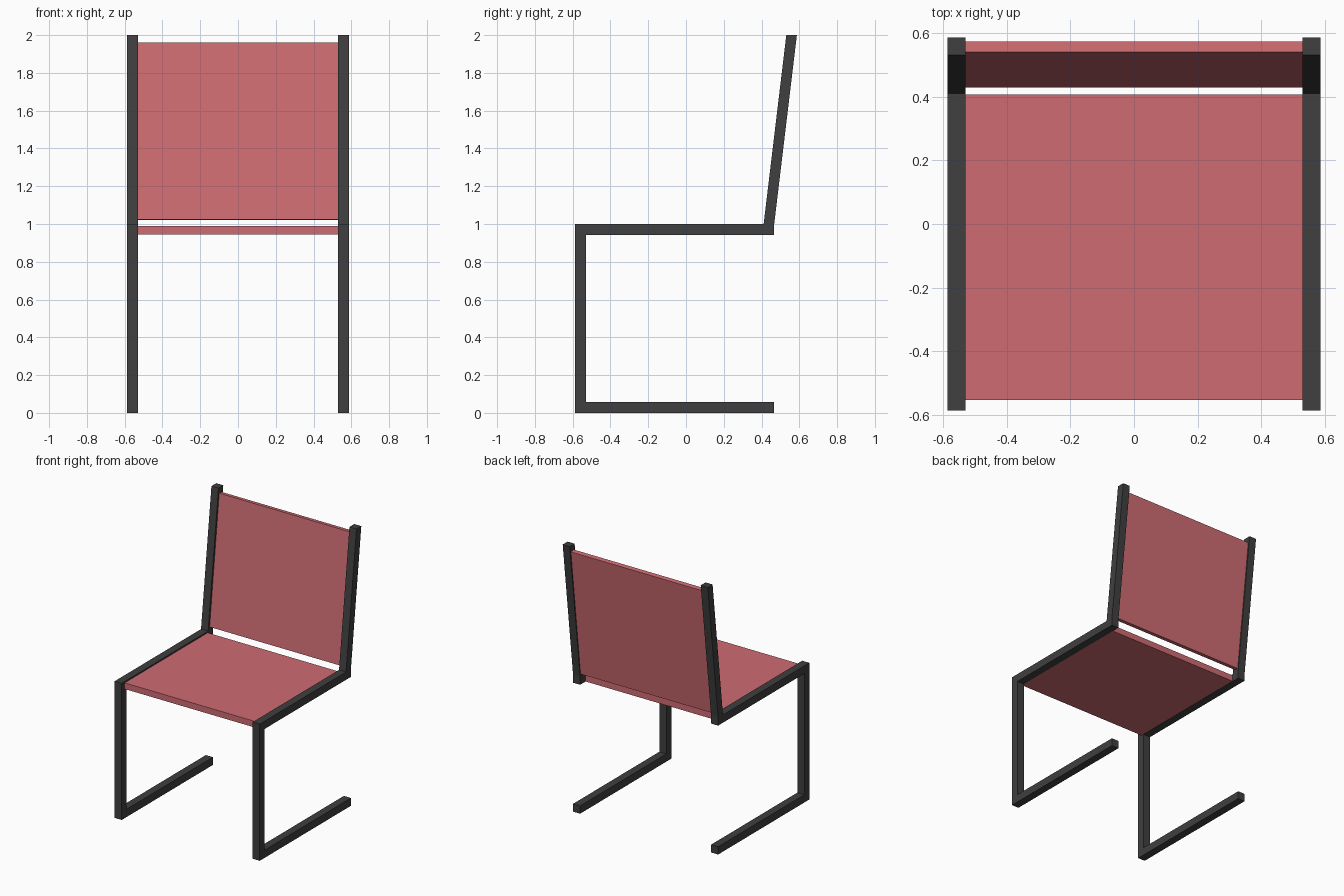
import bpy, bmesh

if "Cube" in bpy.data.objects:
    bpy.data.objects.remove(bpy.data.objects["Cube"])


def material(name, color):
    mat = bpy.data.materials.new(name)
    mat.diffuse_color = color
    mat.use_nodes = True
    mat.node_tree.nodes["Principled BSDF"].inputs["Base Color"].default_value = mat.diffuse_color
    return mat


def extrude_profile(name, profile, x0, x1, mat):
    """Extrude a (y, z) outline along x from x0 to x1."""
    bm = bmesh.new()
    face = bm.faces.new([bm.verts.new((x0, y, z)) for y, z in profile])
    ext = bmesh.ops.extrude_face_region(bm, geom=[face])
    verts = [v for v in ext["geom"] if isinstance(v, bmesh.types.BMVert)]
    bmesh.ops.translate(bm, verts=verts, vec=(x1 - x0, 0, 0))
    bmesh.ops.recalc_face_normals(bm, faces=bm.faces)
    mesh = bpy.data.meshes.new(name)
    bm.to_mesh(mesh)
    bm.free()
    obj = bpy.data.objects.new(name, mesh)
    bpy.context.collection.objects.link(obj)
    mesh.materials.append(mat)
    return obj


dark = material("dark_metal", (0.05, 0.05, 0.05, 1))
red = material("red_fabric", (0.62, 0.15, 0.17, 1))

INNER, OUTER = 0.53, 0.587   # side frame thickness in x

# Cantilever side frames: floor rail, front post, seat rail, leaning back post
frame = extrude_profile("side_frames", [
    (0.467, 0), (-0.587, 0), (-0.587, 1), (0.411, 1),
    (0.531, 2), (0.587, 2), (0.467, 1), (0.467, 0.943),
    (-0.53, 0.943), (-0.53, 0.057), (0.467, 0.057),
], INNER, OUTER, dark)
frame.modifiers.new("mirror", "MIRROR").use_axis[0] = True

# Seat panel between the seat rails
extrude_profile("seat", [
    (-0.553, 0.945), (0.407, 0.945), (0.407, 0.99), (-0.553, 0.99),
], -INNER, INNER, red)

# Backrest panel, square to the leaning posts
extrude_profile("backrest", [
    (0.429, 1.024), (0.462, 1.02), (0.573, 1.956), (0.54, 1.96),
], -INNER, INNER, red)
